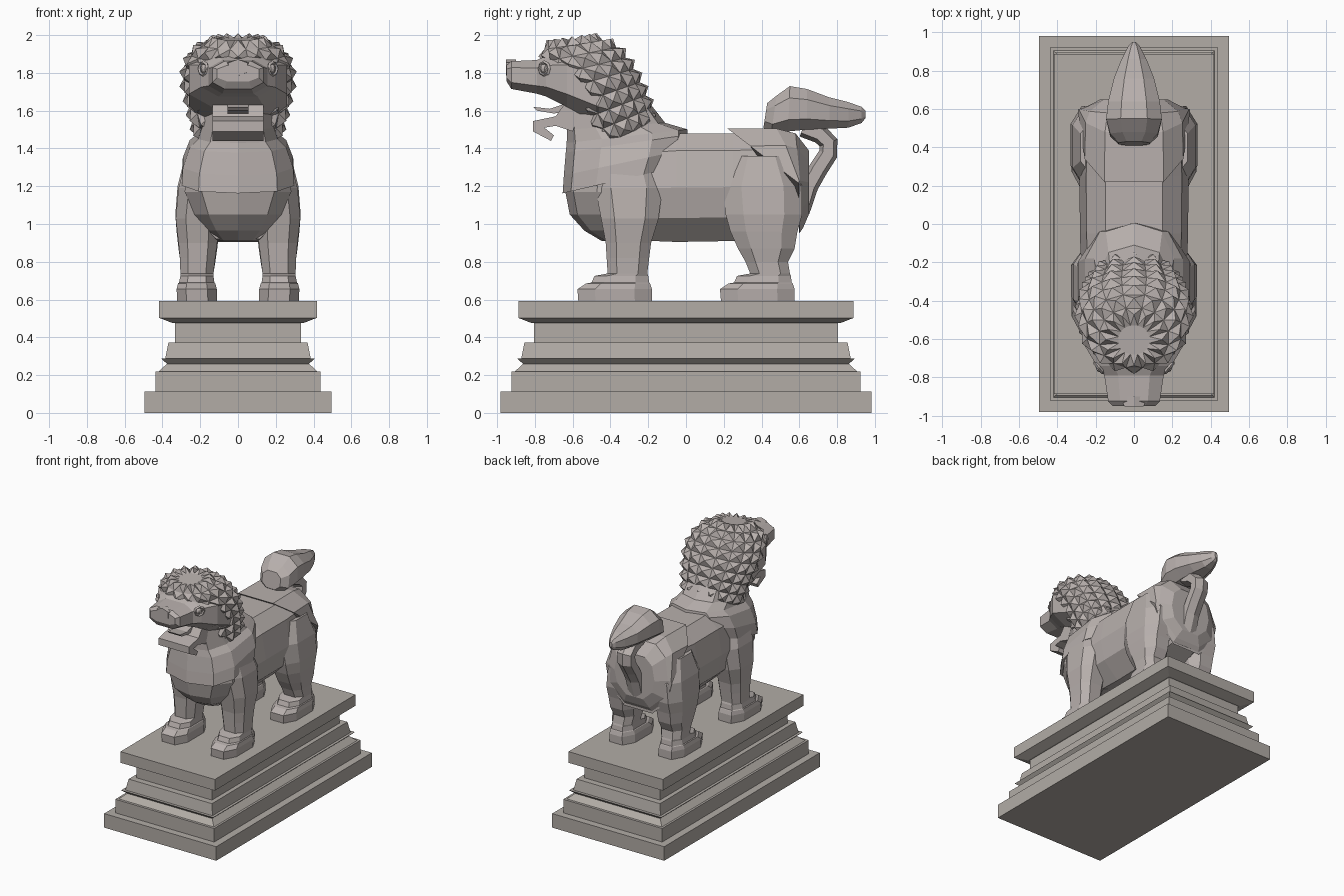
import bpy, bmesh, math
from mathutils import Vector


def material(name, rgb):
    m = bpy.data.materials.new(name)
    m.diffuse_color = (*rgb, 1)
    return m


STONE = material("warm grey stone", (0.479, 0.434, 0.418))
PLINTH = material("pedestal grey stone", (0.445, 0.413, 0.381))


def finish(bm, name, mat):
    bmesh.ops.recalc_face_normals(bm, faces=bm.faces[:])
    me = bpy.data.meshes.new(name)
    bm.to_mesh(me)
    bm.free()
    me.materials.append(mat)
    ob = bpy.data.objects.new(name, me)
    bpy.context.collection.objects.link(ob)
    return ob


def ring(xc, rx, a, b, n=8, p=2.6):
    """Rounded n-gon whose middle line runs from a to b (y, z pairs)."""
    a, b = Vector((0, *a)), Vector((0, *b))
    k = math.cos(math.pi / n) ** (2 / p)
    sp = lambda v: math.copysign(abs(v) ** (2 / p), v) / k
    pts = []
    for i in range(n):
        t = 2 * math.pi * (i + 0.5) / n
        q = (a + b) / 2 + (b - a) / 2 * sp(math.sin(t))
        q.x = xc + rx * sp(math.cos(t))
        pts.append(q)
    return pts


def loft(name, rings, mat=STONE, poke=0):
    bm = bmesh.new()
    vs = [[bm.verts.new(p) for p in r] for r in rings]
    n = len(vs[0])
    quads = [bm.faces.new((r[i], r[(i + 1) % n], s[(i + 1) % n], s[i]))
             for r, s in zip(vs, vs[1:]) for i in range(n)]
    bm.faces.new(vs[0])
    bm.faces.new(vs[-1])
    if poke:
        bmesh.ops.recalc_face_normals(bm, faces=bm.faces[:])
        bmesh.ops.poke(bm, faces=quads, offset=poke)
    return finish(bm, name, mat)


def slab(name, profile, w):
    """Side profile (y, z) extruded across x."""
    return loft(name, [[Vector((x, y, z)) for y, z in profile] for x in (-w, w)])


# Stepped pedestal: (half x, half y, z)
steps = [(.495, .982, 0), (.495, .982, .112), (.437, .925, .112), (.437, .925, .22),
         (.42, .905, .22), (.376, .863, .26), (.407, .894, .288), (.385, .872, .288),
         (.368, .855, .373), (.333, .804, .373), (.333, .804, .475),
         (.345, .816, .475), (.417, .888, .503), (.417, .888, .592)]
loft("pedestal", [[Vector((x * sx, y * sy, z)) for sx, sy in ((1, 1), (-1, 1), (-1, -1), (1, -1))]
                  for x, y, z in steps], PLINTH)


# Torso cross-section
def section(y, s, top, bot, shear=0, ymax=9):
    half = [(.15, 1), (.25, .84), (.285, .5), (.25, .22), (.12, 0)]
    pts = []
    for sx, seq in ((1, half), (-1, half[::-1])):
        for x, f in seq:
            yy = min(y + shear * (1 - f), ymax)
            pts.append(Vector((sx * x * s, yy, bot + f * (top - bot))))
    return pts


loft("torso", [section(*r) for r in
               [(-.42, .95, 1.45, .92), (-.05, .99, 1.48, .905), (.25, 1, 1.48, .91), (.45, .97, 1.49, .91),
                (.56, .88, 1.47, .96), (.635, .6, 1.38, 1.05)]])

# Raised mantle over the rump, with a slanted front edge
loft("rump_mantle", [section(.22, 1.03, 1.505, .93, .75, .6),
                     section(.48, 1.01, 1.505, .95, .3, .6),
                     section(.58, .92, 1.48, .98, .05, .62),
                     section(.65, .62, 1.39, 1.05)])

# Chest
loft("chest", [ring(0, w, (f, z), (b, z), 10, 2.5) for z, f, b, w in
               [(.91, -.44, -.15, .11), (.965, -.53, -.12, .17), (1.05, -.605, -.1, .23),
                (1.17, -.628, -.1, .282), (1.32, -.61, -.1, .28)]])

# Shoulder mantle rising into the neck
loft("chest_mantle", [ring(0, w, f, b, 10, 2.7) for w, f, b in
                      [(.298, (-.642, 1.165), (-.06, 1.30)),
                       (.292, (-.635, 1.26), (-.025, 1.39)),
                       (.255, (-.625, 1.38), (-.005, 1.47)),
                       (.21, (-.62, 1.43), (-.005, 1.50)),
                       (.19, (-.62, 1.50), (-.12, 1.535)),
                       (.18, (-.60, 1.62), (-.2, 1.64))]])

# Legs with stepped paws: (z, front offset, back offset, inner x, outer x)
paw = [(.592, -.19, .2, .11, .322), (.655, -.195, .2, .112, .325), (.685, -.15, .19, .12, .318),
       (.69, -.12, .185, .125, .312), (.725, -.105, .18, .13, .305), (.738, -.035, .175, .13, .305)]
fore = paw + [(.82, -.04, .185, .12, .308), (.9, -.045, .195, .11, .315), (1.03, -.07, .235, .10, .33),
              (1.19, -.10, .255, .08, .315), (1.36, -.09, .20, .06, .27)]
hind = paw + [(.8, -.06, .165, .12, .305), (.87, -.10, .2, .11, .315), (.96, -.14, .215, .10, .325),
              (1.05, -.165, .24, .08, .332), (1.2, -.18, .24, .06, .32), (1.36, -.11, .16, .06, .28)]
for side, s in (("right", 1), ("left", -1)):
    for nm, rows, yc in (("front_leg", fore, -.38), ("hind_leg", hind, .375)):
        loft(f"{nm}_{side}", [ring(s * (x0 + x1) / 2, (x1 - x0) / 2, (yc + f, z), (yc + b, z), 8, 2.8)
                              for z, f, b, x0, x1 in rows])

# Mane of pointed curls
loft("mane", [ring(0, w, f, b, 16, 2.2) for w, f, b in
              [(.21, (-.46, 1.41), (-.17, 1.54)), (.235, (-.50, 1.48), (-.19, 1.61)),
               (.25, (-.53, 1.56), (-.215, 1.68)), (.268, (-.56, 1.64), (-.245, 1.75)),
               (.282, (-.62, 1.72), (-.28, 1.82)), (.272, (-.69, 1.79), (-.32, 1.88)),
               (.245, (-.745, 1.86), (-.37, 1.935)), (.18, (-.75, 1.925), (-.44, 1.97)),
               (.08, (-.68, 1.97), (-.53, 1.985))]], poke=.035)

# Face and muzzle
loft("face", [ring(0, w, (y, z0), (y, z1), 8, 2.8) for y, w, z0, z1 in
              [(-.95, .11, 1.755, 1.84), (-.925, .135, 1.715, 1.862), (-.79, .155, 1.69, 1.868),
               (-.74, .195, 1.675, 1.89), (-.63, .26, 1.62, 1.91), (-.45, .26, 1.52, 1.93)]])
loft("nose", [ring(0, w, (y, 1.79), (y, 1.867), 6) for y, w in [(-.953, .05), (-.90, .07)]])

# Lower jaw with curled beard, and tongue
slab("jaw_and_beard", [(-.81, 1.545), (-.81, 1.49), (-.715, 1.44), (-.70, 1.47), (-.75, 1.51),
                       (-.69, 1.52), (-.60, 1.49), (-.55, 1.63), (-.64, 1.64), (-.69, 1.57)], .135)
slab("tongue", [(-.81, 1.62), (-.79, 1.60), (-.70, 1.585), (-.60, 1.60), (-.60, 1.65), (-.72, 1.61)], .055)

# Eyes: ringed beads
for side, s in (("right", 1), ("left", -1)):
    bm = bmesh.new()
    bmesh.ops.create_uvsphere(bm, u_segments=8, v_segments=6, radius=.025)
    bmesh.ops.translate(bm, verts=bm.verts[:], vec=(s * .175, -.75, 1.822))
    finish(bm, f"eye_{side}", STONE)
    bpy.ops.mesh.primitive_torus_add(major_segments=8, minor_segments=4, major_radius=.034,
                                     minor_radius=.01, location=(s * .183, -.75, 1.822),
                                     rotation=(0, math.pi / 2, -s * .7))
    lid = bpy.context.object
    lid.name = f"eyelid_{side}"
    lid.data.materials.append(STONE)

# Curled tail stem
stem = [(.62, 1.06), (.65, 1.2), (.70, 1.29), (.752, 1.37), (.755, 1.43), (.71, 1.475), (.62, 1.51)]
rings = []
for i, (y, z) in enumerate(stem):
    p, q = stem[max(i - 1, 0)], stem[min(i + 1, len(stem) - 1)]
    d = Vector((q[0] - p[0], q[1] - p[1])).normalized() * (.045 if i else .03)
    rings.append(ring(0, .06, (y + d.y, z - d.x), (y - d.y, z + d.x), 6))
loft("tail_stem", rings)

# Bushy tail plume
loft("tail_plume", [ring(0, w, (y, z0), (y + dy, z1), 8, 2.4) for y, dy, w, z0, z1 in
                    [(.41, .02, .08, 1.51, 1.64), (.45, .03, .125, 1.475, 1.68), (.54, .01, .145, 1.49, 1.73),
                     (.64, 0, .135, 1.50, 1.715), (.76, 0, .105, 1.505, 1.67), (.86, 0, .065, 1.51, 1.645),
                     (.93, 0, .03, 1.535, 1.62), (.95, 0, .01, 1.56, 1.60)]])
